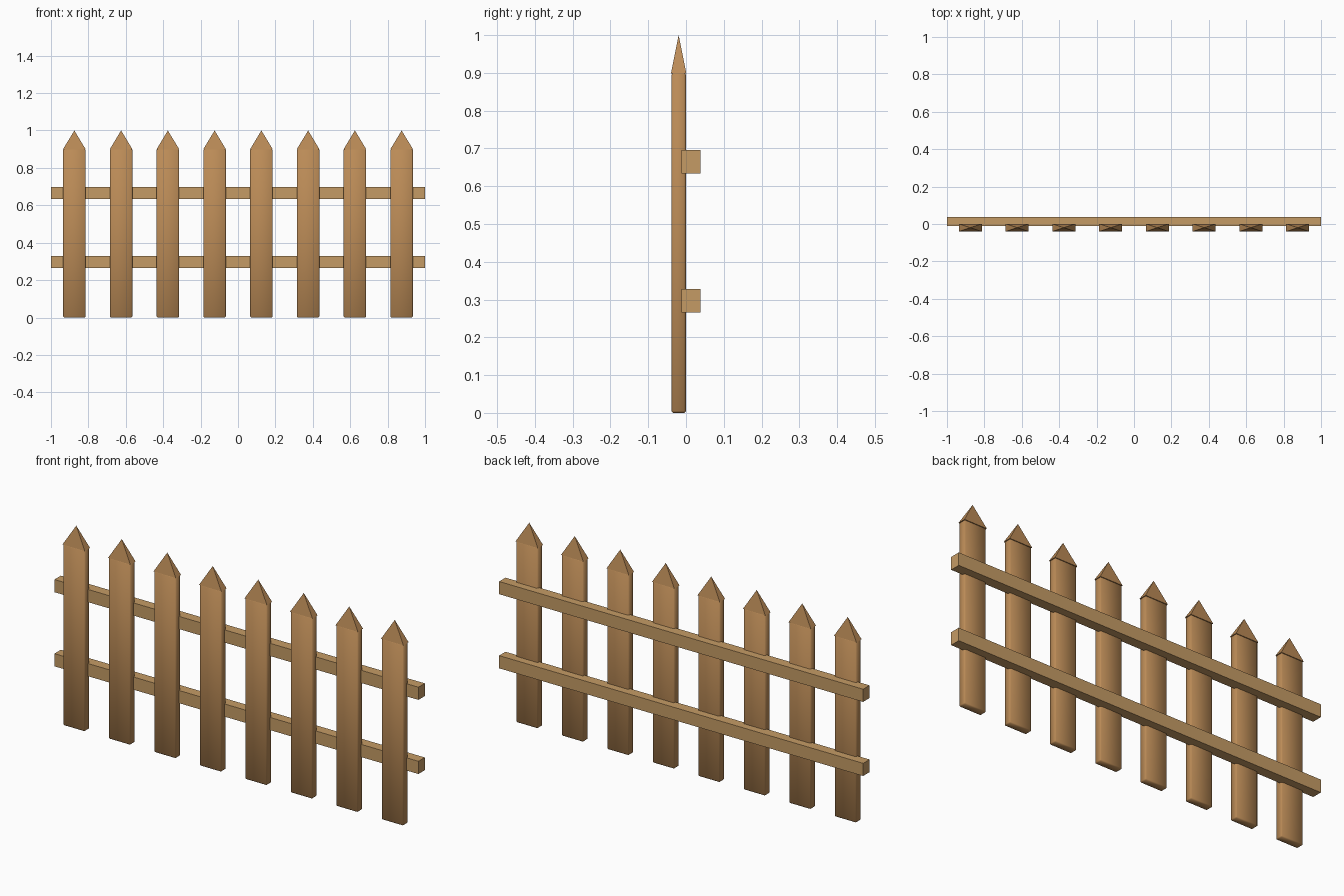
import bpy, bmesh
from mathutils import Matrix, Vector

if "Cube" in bpy.data.objects:
    bpy.data.objects.remove(bpy.data.objects["Cube"])


def material(name, color):
    m = bpy.data.materials.new(name)
    m.diffuse_color = color
    m.use_nodes = True
    m.node_tree.nodes["Principled BSDF"].inputs["Base Color"].default_value = m.diffuse_color
    return m


def finish(bm, name, mat, smooth=False):
    bmesh.ops.recalc_face_normals(bm, faces=bm.faces)
    for f in bm.faces:
        f.smooth = smooth
    me = bpy.data.meshes.new(name)
    bm.to_mesh(me)
    bm.free()
    me.materials.append(mat)
    ob = bpy.data.objects.new(name, me)
    bpy.context.collection.objects.link(ob)
    return ob


def box(name, lo, hi, mat, bevel=0, smooth=False):
    lo, hi = Vector(lo), Vector(hi)
    bm = bmesh.new()
    bmesh.ops.create_cube(bm, size=1, matrix=Matrix.Translation((lo + hi) / 2)
                          @ Matrix.Diagonal((*(hi - lo), 1)))
    if bevel:
        bmesh.ops.bevel(bm, geom=bm.edges[:], offset=bevel, segments=1,
                        affect='EDGES', profile=0.5)
    return finish(bm, name, mat, smooth)


def pyramid(name, x, y, z, half_x, half_y, height, mat):
    bm = bmesh.new()
    base = [bm.verts.new((x + sx * half_x, y + sy * half_y, z))
            for sx, sy in ((-1, -1), (1, -1), (1, 1), (-1, 1))]
    tip = bm.verts.new((x, y, z + height))
    bm.faces.new(base)
    for i in range(4):
        bm.faces.new((base[i], base[(i + 1) % 4], tip))
    return finish(bm, name, mat)


picket_mat = material("picket_wood", (0.50, 0.26, 0.095, 1))
rail_mat = material("rail_wood", (0.56, 0.33, 0.13, 1))

# Pickets: softly shaded boards with pointed caps
for i in range(8):
    x = -0.875 + 0.25 * i
    box(f"picket_{i + 1}", (x - 0.06, -0.039, 0), (x + 0.06, 0, 0.9),
        picket_mat, bevel=0.005, smooth=True)
    pyramid(f"picket_point_{i + 1}", x, -0.0195, 0.898, 0.0615, 0.0205, 0.102, picket_mat)

# Horizontal rails along the back
for name, z in (("lower_rail", 0.297), ("upper_rail", 0.665)):
    box(name, (-1, -0.012, z - 0.0315), (1, 0.038, z + 0.0315), rail_mat)
